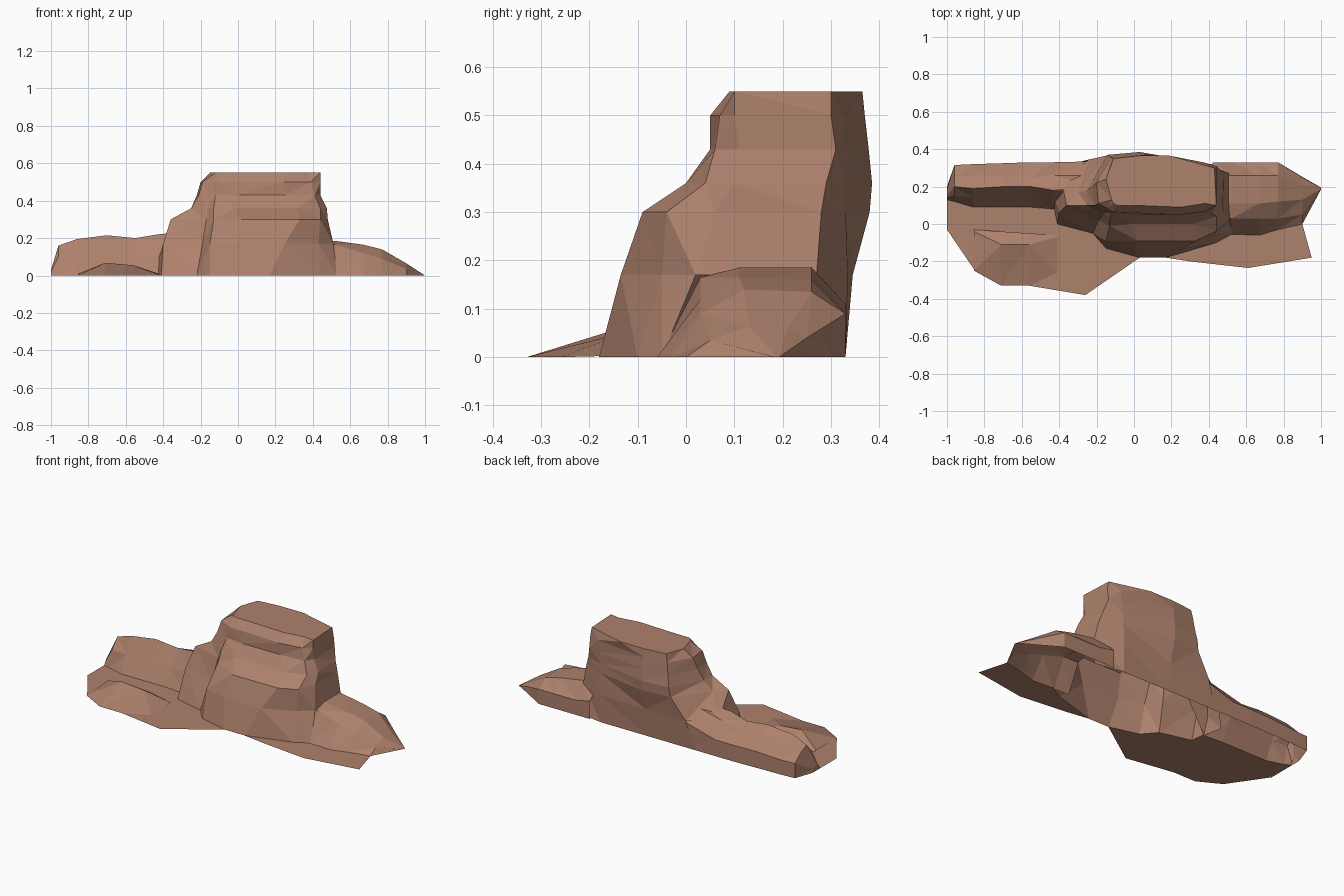
import bpy, bmesh

rock = bpy.data.materials.new("red_rock")
rock.diffuse_color = (0.42, 0.22, 0.15, 1)


def finish(name, bm):
    bmesh.ops.remove_doubles(bm, verts=bm.verts, dist=0.0005)
    bmesh.ops.triangulate(bm, faces=bm.faces, quad_method='SHORT_EDGE')
    bmesh.ops.recalc_face_normals(bm, faces=bm.faces)
    me = bpy.data.meshes.new(name)
    bm.to_mesh(me)
    bm.free()
    me.materials.append(rock)
    ob = bpy.data.objects.new(name, me)
    bpy.context.collection.objects.link(ob)


def loft(name, rows, closed=False, cap=False, skip=()):
    """Skin consecutive rows of 3D points; cap the last; leave out (row, column) faces in skip."""
    bm = bmesh.new()
    vs = [[bm.verts.new(p) for p in row] for row in rows]
    n = len(rows[0])
    for r, (a, b) in enumerate(zip(vs, vs[1:])):
        for i in range(n if closed else n - 1):
            j = (i + 1) % n
            if (r, i) not in skip:
                bm.faces.new((a[i], a[j], b[j], b[i]))
    if cap:
        bm.faces.new(vs[-1])
    finish(name, bm)


def ridge(name, stations, cap=False):
    """Loft open (y, z) profiles placed along x."""
    loft(name, [[(x, y, z) for y, z in prof] for x, prof in stations], cap=cap)


def sheet(name, outline):
    bm = bmesh.new()
    bm.faces.new([bm.verts.new((x, y, 0)) for x, y in outline])
    finish(name, bm)


# Central mesa: outlines stacked from foot to flat top, with a front ledge
foot = [(-.41, 0), (-.22, -.05), (-.15, -.13), (.03, -.18), (.17, -.18), (.44, -.10),
        (.53, -.05), (.53, .3), (.35, .33), (.03, .33), (-.3, .33), (-.45, .2)]
waist = [(-.40, .06), (-.19, .02), (-.15, -.09), (0, -.135), (.25, -.135), (.43, -.05),
         (.51, .02), (.51, .27), (.35, .335), (.03, .345), (-.24, .345), (-.39, .24)]
ledge = [(-.36, .1), (-.17, .05), (-.13, -.01), (.02, -.09), (.33, -.09), (.44, -.04),
         (.48, .06), (.48, .28), (.35, .33), (.03, .38), (-.15, .365), (-.3, .17)]
step = [(-.25, .1), (-.16, .06), (-.13, .02), (-.02, 0), (.32, 0), (.44, .04),
        (.475, .1), (.46, .29), (.35, .33), (.03, .385), (-.14, .37), (-.25, .18)]
neck = [(-.21, .1), (-.16, .08), (-.12, .06), (0, .05), (.25, .05), (.41, .06),
        (.44, .11), (.44, .31), (.36, .33), (.03, .378), (-.13, .36), (-.22, .2)]
brow = [(-.19, .11), (-.14, .085), (-.11, .065), (0, .06), (.25, .05), (.39, .07),
        (.44, .1), (.44, .3), (.37, .33), (.03, .37), (-.12, .355), (-.2, .22)]
crown = [(-.12, .13), (-.11, .11), (-.09, .1), (0, .1), (.25, .09), (.38, .11),
         (.44, .1), (.43, .3), (.19, .365), (.03, .365), (-.11, .35), (-.15, .24)]
levels = [(0, foot), (.17, waist), (.3, ledge), (.36, step),
          (.43, neck), (.5, brow), (.55, crown)]
loft("mesa", [[(x, y, z) for x, y in ring] for z, ring in levels], closed=True, cap=True,
     skip={(0, 6), (0, 10)})  # open where the side ridges join

# Low ridge on the left, running up into the shoulder of the mesa
ridge("left_ridge", [
    (-.22, [(.15, .2), (.16, .21), (.2, .24), (.26, .24), (.335, .16), (.33, 0)]),
    (-.43, [(.08, 0), (.13, .12), (.18, .22), (.26, .19), (.33, .10), (.33, 0)]),
    (-.55, [(.09, 0), (.14, .1), (.20, .20), (.25, .17), (.33, .10), (.33, 0)]),
    (-.70, [(.09, 0), (.14, .1), (.20, .215), (.26, .17), (.325, .10), (.325, 0)]),
    (-.86, [(.09, 0), (.14, .1), (.19, .195), (.26, .16), (.32, .09), (.32, 0)]),
    (-.96, [(.12, 0), (.15, .1), (.20, .16), (.25, .14), (.315, .09), (.315, 0)]),
    (-1.0, [(.13, 0), (.14, .02), (.15, .03), (.17, .03), (.19, .02), (.20, 0)]),
], cap=True)

# Ridge on the right, tapering to a point
ridge("right_ridge", [
    (.42, [(-.05, 0), (.03, .165), (.11, .187), (.26, .187), (.33, .11), (.33, 0)]),
    (.52, [(-.055, 0), (.03, .165), (.11, .185), (.26, .185), (.33, .09), (.33, 0)]),
    (.67, [(-.06, 0), (.03, .12), (.11, .165), (.26, .16), (.33, .09), (.33, 0)]),
    (.77, [(-.03, 0), (.03, .09), (.12, .14), (.26, .135), (.33, .09), (.33, 0)]),
    (.90, [(0, 0), (.05, .035), (.13, .065), (.21, .06), (.25, .04), (.252, 0)]),
    (1.0, [(.185, 0), (.187, 0), (.189, 0), (.191, 0), (.193, 0), (.195, 0)]),
])

# Flat skirts of ground in front
sheet("left_ground", [(-1, -.03), (-.85, -.25), (-.7, -.33), (-.56, -.33), (-.26, -.38),
                      (.03, -.18), (-.15, -.13), (-.22, -.05), (-.41, 0), (-.42, .08),
                      (-.55, .09), (-.86, .09), (-.96, .12), (-1, .14)])
sheet("right_ground", [(.17, -.18), (.3, -.2), (.61, -.235), (.95, -.18), (.9, 0),
                       (.77, -.03), (.67, -.06), (.53, -.05), (.44, -.10)])

# Low mound lying on the left skirt
ridge("front_mound", [
    (-.855, [(-.25, 0), (-.04, .01), (-.03, 0)]),
    (-.71, [(-.33, 0), (-.11, .068), (-.04, .02)]),
    (-.56, [(-.33, 0), (-.11, .055), (-.05, .02)]),
    (-.41, [(-.26, 0), (-.07, .005), (-.06, 0)]),
])
